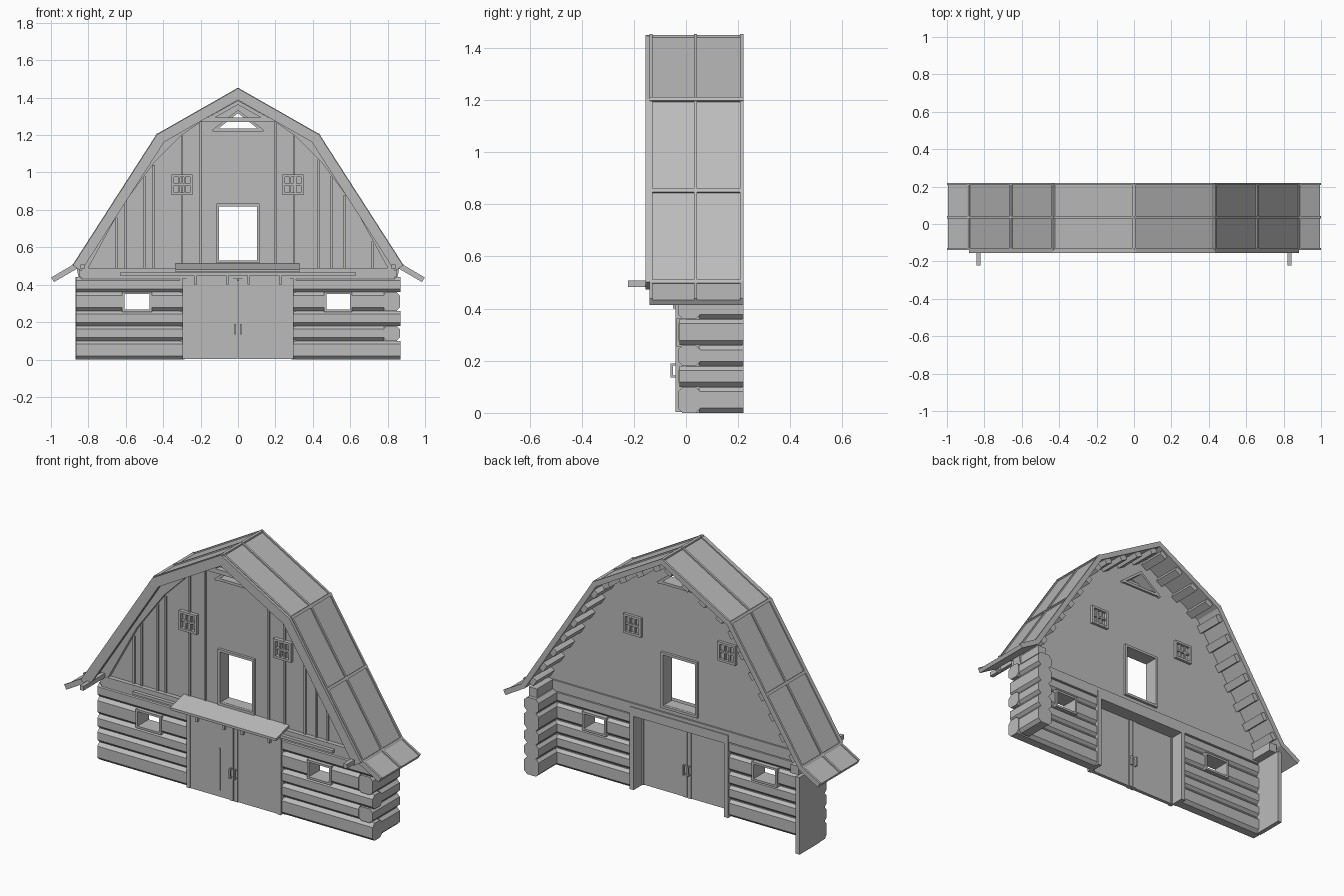
import bpy, bmesh
from mathutils import Vector

if "Cube" in bpy.data.objects:
    bpy.data.objects.remove(bpy.data.objects["Cube"], do_unlink=True)

grey = bpy.data.materials.new("weathered grey")
grey.use_nodes = True
GREY = (0.5, 0.5, 0.5, 1)
grey.diffuse_color = GREY
grey.node_tree.nodes["Principled BSDF"].inputs["Base Color"].default_value = GREY


def prism(name, pts, a, b, axis="y"):
    """Extrude a profile: (x, z) along y, or (y, z) along x."""
    bm = bmesh.new()
    place = (lambda p, t: (p[0], t, p[1])) if axis == "y" else (lambda p, t: (t, p[0], p[1]))
    rings = [[bm.verts.new(place(p, t)) for p in pts] for t in (a, b)]
    bm.faces.new(rings[0])
    bm.faces.new(rings[1][::-1])
    n = len(pts)
    for i in range(n):
        j = (i + 1) % n
        bm.faces.new((rings[0][i], rings[1][i], rings[1][j], rings[0][j]))
    bmesh.ops.recalc_face_normals(bm, faces=bm.faces)
    mesh = bpy.data.meshes.new(name)
    bm.to_mesh(mesh)
    bm.free()
    mesh.materials.append(grey)
    ob = bpy.data.objects.new(name, mesh)
    bpy.context.collection.objects.link(ob)
    return ob


def box(name, x0, x1, y0, y1, z0, z1):
    return prism(name, [(x0, z0), (x1, z0), (x1, z1), (x0, z1)], y0, y1)


def frame(name, x0, x1, y0, y1, z0, z1, w):
    """Four boards around an opening."""
    box(name + "_sill", x0, x1, y0, y1, z0, z0 + w)
    box(name + "_head", x0, x1, y0, y1, z1 - w, z1)
    box(name + "_right_jamb", x0, x0 + w, y0, y1, z0 + w, z1 - w)
    box(name + "_left_jamb", x1 - w, x1, y0, y1, z0 + w, z1 - w)


def offset(line, d):
    """Mitred offset of an open polyline, to its right-hand side."""
    pts = [Vector(p) for p in line]
    out = []
    for i, p in enumerate(pts):
        dirs = [(pts[k + 1] - pts[k]).normalized() for k in (i - 1, i) if 0 <= k < len(pts) - 1]
        norms = [Vector((v.y, -v.x)) for v in dirs]
        m = sum(norms, Vector((0, 0))).normalized()
        out.append(p + m * d / m.dot(norms[0]))
    return out


def band(name, line, near, far, y0, y1):
    return prism(name, offset(line, near) + offset(line, far)[::-1], y0, y1)


def mirror_line(half):
    return [(-x, z) for x, z in half] + [(x, z) for x, z in half[::-1] if x > 0]


def chamfered(a0, a1, z0, z1, c):
    return [(a0 + c, z0), (a1 - c, z0), (a1, z0 + c), (a1, z1 - c),
            (a1 - c, z1), (a0 + c, z1), (a0, z1 - c), (a0, z0 + c)]


# Roof: gambrel with flared eaves
roof_line = mirror_line([(0.995, 0.433), (0.88, 0.5), (0.43, 1.2), (0, 1.445)])
slope_line = roof_line[1:-1]
band("roof_panels", roof_line, 0, 0.022, -0.14, 0.22)
band("front_fascia", slope_line, -0.004, 0.05, -0.155, -0.135)
for i, y in enumerate((-0.14, 0.03, 0.208)):
    band(f"roof_batten_{i}", roof_line, -0.007, 0.002, y, y + 0.012)

# Roof seams and the purlins below, laid along every slope
for s, (p, q) in enumerate(zip(slope_line, slope_line[1:])):
    p, q = Vector(p), Vector(q)
    along = (q - p).normalized()
    down = Vector((along.y, -along.x))
    steep = s in (0, 3)

    def strip(name, t, half, top, bottom, y0, y1):
        c = p.lerp(q, t)
        prism(name, [c - along * half + down * top, c + along * half + down * top,
                     c + along * half + down * bottom, c - along * half + down * bottom], y0, y1)

    for t in ((0, 0.5, 1) if steep else (0.5,)):
        if steep:
            strip(f"roof_seam_{s}_{t}", t, 0.008, -0.008, 0.004, -0.14, 0.22)
    count = 7 if steep else 4
    for k in range(count):
        strip(f"purlin_{s}_{k}", (k + 0.5) / count, 0.022, 0.02, 0.05, 0.03, 0.21)
box("ridge_cap", -0.008, 0.008, -0.15, 0.22, 1.435, 1.45)

# Gable wall with its openings cut through
gable_line = offset(slope_line, 0.02)
gable = prism("gable_wall", [(-0.85, 0.43)] + gable_line + [(0.85, 0.43)], -0.005, 0.05)
cutters = [box("doorway_cutter", -0.105, 0.105, -0.3, 0.3, 0.53, 0.82),
           prism("vent_cutter", [(-0.125, 1.23), (0.125, 1.23), (0, 1.325)], -0.3, 0.3)]
for c in cutters:
    c.hide_render = True
    mod = gable.modifiers.new("opening", "BOOLEAN")
    mod.object, mod.operation, mod.solver = c, "DIFFERENCE", "EXACT"
bpy.context.view_layer.update()
cut = bpy.data.meshes.new_from_object(gable.evaluated_get(bpy.context.evaluated_depsgraph_get()))
gable.modifiers.clear()
gable.data = cut
for c in cutters:
    bpy.data.objects.remove(c, do_unlink=True)

# Arched trim, sill beam and vent trim on the gable
arch = mirror_line([(0.8, 0.49), (0.62, 0.82), (0.45, 1.05), (0.3, 1.2), (0.2, 1.27)])
for name, side in (("right", -1), ("left", 1)):
    inner = [(side * abs(x), z) for x, z in arch[:5]]
    outer = [(side * abs(x), z) for x, z in gable_line[:2]] + [(side * 0.2, 1.3)]
    prism(f"{name}_arch_trim", inner + outer[::-1], -0.028, -0.005)
box("collar_beam", -0.21, 0.21, -0.035, 0.0, 1.27, 1.295)
band("vent_peak_trim", [(-0.17, 1.29), (0, 1.385), (0.17, 1.29)], 0, 0.02, -0.035, -0.005)
band("vent_frame", [(-0.14, 1.225), (0, 1.335), (0.14, 1.225)], 0, 0.014, -0.015, 0.062)
box("vent_sill", -0.125, 0.125, -0.015, 0.062, 1.22, 1.235)
box("gable_sill", -0.84, 0.84, -0.03, 0.06, 0.43, 0.49)
for x, top in ((-0.65, 0.76), (-0.6, 0.85), (-0.5, 0.98), (-0.45, 1.04), (-0.3, 1.2), (-0.2, 1.27),
               (0.2, 1.27), (0.3, 1.2), (0.43, 1.07), (0.5, 0.98), (0.57, 0.88), (0.72, 0.63)):
    box("board_batten", x - 0.006, x + 0.006, -0.014, 0, 0.49, top)
frame("loft_doorway", -0.115, 0.115, -0.02, 0.065, 0.515, 0.833, 0.014)

# Small gable windows, framed and barred on both faces
for x in (-0.3, 0.295):
    for y0, y1 in ((-0.026, 0), (0.045, 0.066)):
        frame("gable_window", x - 0.056, x + 0.056, y0, y1, 0.88, 0.99, 0.013)
        for dx in (-0.015, 0.015):
            box("window_bar", x + dx - 0.004, x + dx + 0.004, y0 + 0.005, y1 - 0.005, 0.89, 0.98)
        box("window_rail", x - 0.045, x + 0.045, y0 + 0.005, y1 - 0.005, 0.93, 0.94)

# Log walls: alternate rows reach through the left corner
rows = [0, 0.1, 0.18, 0.26, 0.36, 0.44]
for i, (z0, z1) in enumerate(zip(rows, rows[1:])):
    through = i % 2 == 0
    end = 0.87 if through else 0.78
    spans = [(-0.866, -0.29), (0.29, end)]
    if i == 3:
        spans = [(-0.866, -0.61), (-0.47, -0.29), (0.29, 0.47), (0.6, end)]
    for x0, x1 in spans:
        prism(f"front_log_{i}", chamfered(-0.03, 0.055, z0, z1, 0.018), x0, x1, "x")
    prism(f"side_log_{i}", chamfered(0.775, 0.866, z0, z1, 0.018), 0.05 if through else -0.025, 0.22)
for x0, x1 in ((-0.86, -0.61), (-0.47, -0.3), (0.3, 0.47), (0.6, 0.8)):
    box("wall_core", x0, x1, -0.012, 0.04, 0.01, 0.43)
for x0, x1 in ((-0.61, -0.47), (0.47, 0.6)):
    box("wall_core_below_window", x0, x1, -0.012, 0.04, 0.01, 0.26)
    box("wall_core_above_window", x0, x1, -0.012, 0.04, 0.36, 0.43)
    frame("log_wall_window", x0 - 0.01, x1 + 0.01, -0.036, 0.065, 0.255, 0.362, 0.012)
box("side_wall_core", 0.79, 0.85, 0.0, 0.215, 0.01, 0.43)
box("right_end_plate", -0.87, -0.845, 0.04, 0.22, 0, 0.44)

# Double doors in a deep frame
for side in (-1, 1):
    def at(name, a, b, *rest):
        box(name, min(side * a, side * b), max(side * a, side * b), *rest)
    at("door_leaf", 0.002, 0.298, -0.035, -0.015, 0.003, 0.435)
    at("door_outer_stile", 0.275, 0.298, -0.04, -0.01, 0.003, 0.435)
    at("door_inner_stile", 0.002, 0.025, -0.04, -0.01, 0.003, 0.435)
    at("door_jamb", 0.285, 0.31, -0.015, 0.065, 0, 0.44)
    for y0, y1 in ((-0.06, -0.05), (-0.002, 0.008)):
        at("door_handle", 0.01, 0.018, y0, y1, 0.135, 0.19)
    for z in (0.135, 0.182):
        at("handle_post", 0.01, 0.018, -0.055, 0.004, z, z + 0.008)
    for x in (0.05, 0.22):
        at("door_hanger", x, x + 0.015, -0.05, -0.035, 0.4, 0.46)
    # Eave beam ends and corner blocks
    at("eave_beam", 0.82, 0.842, -0.222, 0.05, 0.483, 0.508)
    at("eave_block", 0.8, 0.85, -0.03, 0.2, 0.44, 0.49)
box("door_lintel", -0.31, 0.31, -0.03, 0.065, 0.42, 0.47)
box("door_crack", -0.094, -0.086, -0.039, -0.034, 0.04, 0.28)
box("door_track", -0.63, 0.63, -0.05, -0.02, 0.448, 0.464)

# Sloping canopy over the doors
prism("door_canopy", [(-0.13, 0.468), (-0.01, 0.5), (-0.01, 0.514), (-0.13, 0.482)], -0.335, 0.33, "x")
